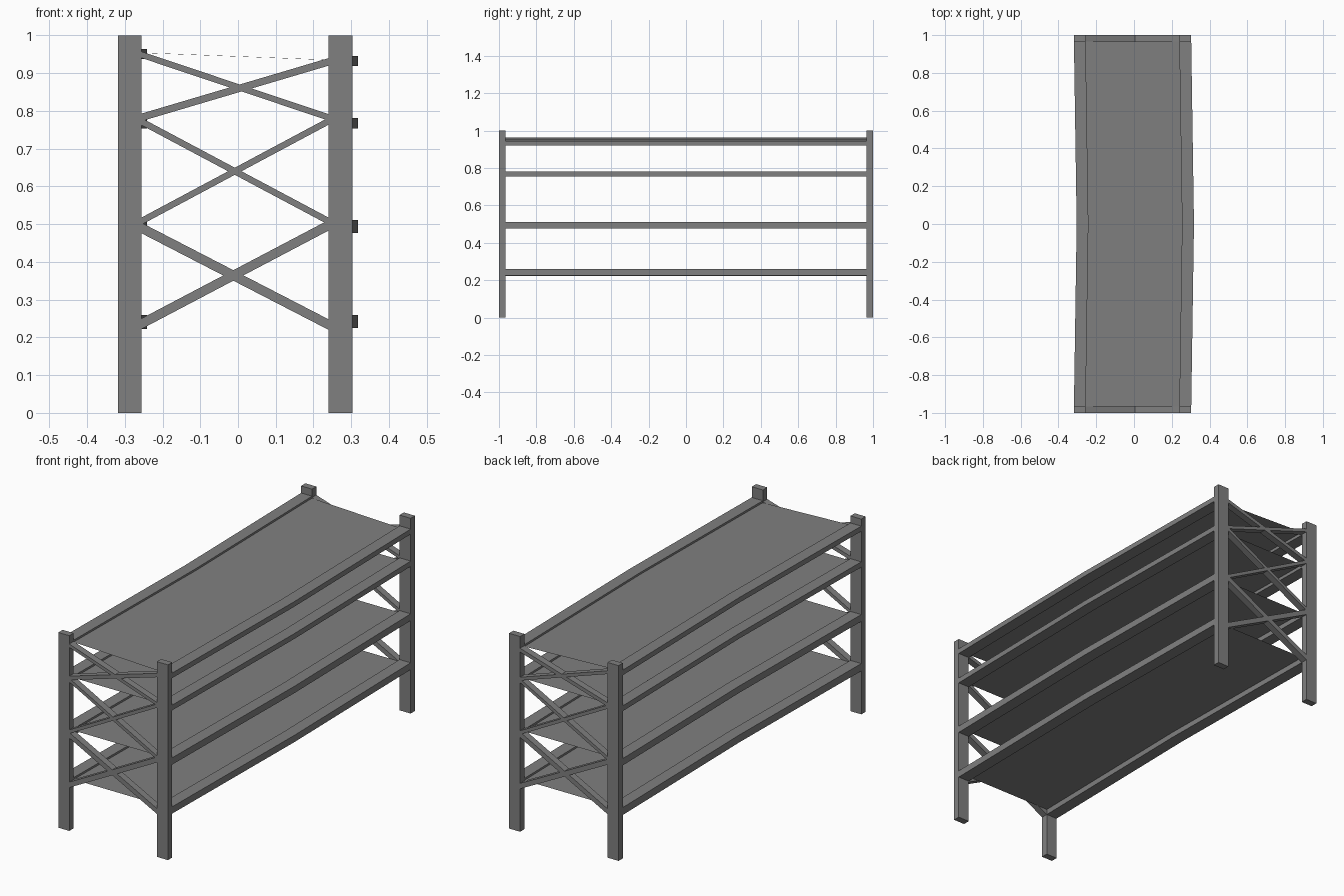
import bpy

if "Cube" in bpy.data.objects:
    bpy.data.objects.remove(bpy.data.objects["Cube"])

XL, XR = (-0.318, -0.256), (0.24, 0.303)   # left / right post x ranges
YI, YO = 0.965, 1.0                        # inner / outer y of the end frames
BOW, SEG = 0.0145, 2                       # sideways bend of the long rails

steel = bpy.data.materials.new("dark_grey")
steel.diffuse_color = (0.215, 0.215, 0.215, 1)
steel.use_nodes = True
steel.node_tree.nodes["Principled BSDF"].inputs["Base Color"].default_value = steel.diffuse_color


def add_mesh(name, verts, faces):
    me = bpy.data.meshes.new(name)
    me.from_pydata(verts, [], faces)
    me.validate()
    me.materials.append(steel)
    ob = bpy.data.objects.new(name, me)
    bpy.context.collection.objects.link(ob)
    return ob


def extrude_profile(name, profile, y0, y1):
    """Closed prism: xz profile (counter-clockwise from the front) along y."""
    n = len(profile)
    verts = [(x, y, z) for y in (y0, y1) for x, z in profile]
    faces = [tuple(range(n)), tuple(reversed(range(n, 2 * n)))]
    faces += [(i, i + n, (i + 1) % n + n, (i + 1) % n) for i in range(n)]
    return add_mesh(name, verts, faces)


def bow(y):
    return BOW * (1 - abs(y) / YI)


STATIONS = [-YI + 2 * YI * i / SEG for i in range(SEG + 1)]


def bowed_rail(name, xs, z0, z1):
    prof = [(xs[0], z0), (xs[1], z0), (xs[1], z1), (xs[0], z1)]
    verts = [(x + bow(y), y, z) for y in STATIONS for x, z in prof]
    faces = [(0, 1, 2, 3), tuple(4 * SEG + k for k in (3, 2, 1, 0))]
    for s in range(SEG):
        a = 4 * s
        for k in range(4):
            m = (k + 1) % 4
            faces.append((a + k, a + 4 + k, a + 4 + m, a + m))
    add_mesh(name, verts, faces)


def shelf_sheet(name, zl, zr):
    verts = []
    for y in STATIONS:
        verts += [(XL[1] + bow(y), y, zl), (XR[0] + bow(y), y, zr)]
    faces = [(2 * s, 2 * s + 1, 2 * s + 3, 2 * s + 2) for s in range(SEG)]
    add_mesh(name, verts, faces)


# braces: z centre at left post, z centre at right post, vertical thickness
BRACES = [(0.236, 0.497, 0.028), (0.490, 0.234, 0.028),
          (0.508, 0.773, 0.019), (0.772, 0.508, 0.019),
          (0.783, 0.930, 0.020), (0.949, 0.783, 0.017)]

# end frames: posts and cross braces
for end, (y0, y1) in (("front", (-YO, -YI)), ("back", (YI, YO))):
    for side, xs in (("left", XL), ("right", XR)):
        extrude_profile(f"{end}_{side}_post",
                        [(xs[0], 0), (xs[1], 0), (xs[1], 1), (xs[0], 1)], y0, y1)
    for i, (a, b, t) in enumerate(BRACES):
        h = t / 2
        extrude_profile(f"{end}_brace_{i + 1}",
                        [(XL[1], a - h), (XR[0], b - h), (XR[0], b + h), (XL[1], a + h)],
                        y0, y1)

# shelves: left rail bottom/top, right rail bottom/top
LEVELS = [(0.222, 0.260, 0.225, 0.260), (0.476, 0.511, 0.476, 0.511),
          (0.754, 0.781, 0.754, 0.781), (0.938, 0.964, 0.919, 0.945)]
for i, (l0, l1, r0, r1) in enumerate(LEVELS):
    bowed_rail(f"shelf_{i + 1}_left_rail", XL, l0, l1)
    bowed_rail(f"shelf_{i + 1}_right_rail", XR, r0, r1)
    shelf_sheet(f"shelf_{i + 1}_sheet", l1 - 0.01, r1 - 0.01)
